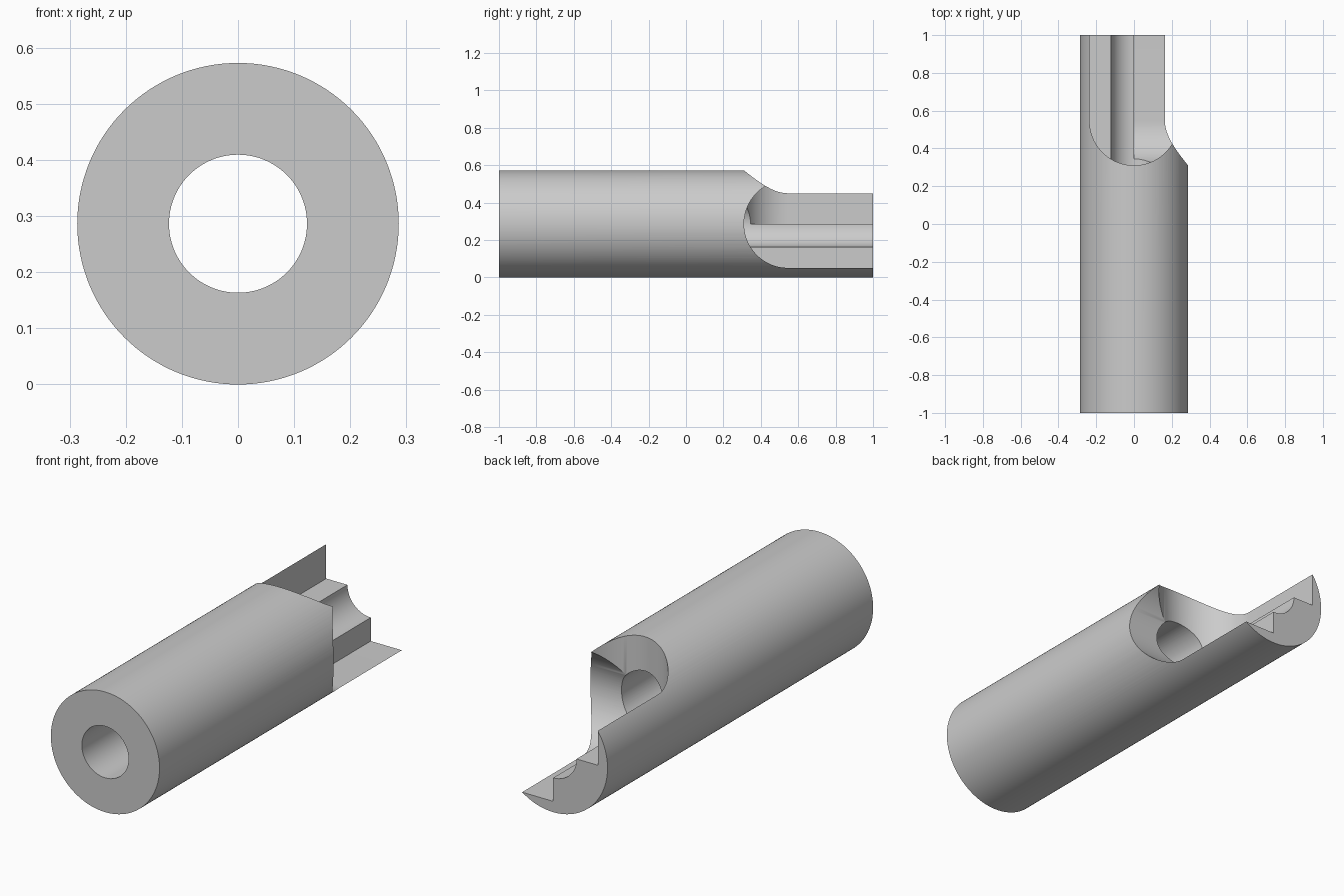
import bpy, bmesh, math
from mathutils import Vector

cube = bpy.data.objects.get("Cube")
if cube:
    bpy.data.objects.remove(cube, do_unlink=True)

OUTER, BORE, SLOT = 0.2865, 0.123, 0.235
SLOT_Y = 0.545      # centre of the rounded slot ends
SEGS = 128

grey = bpy.data.materials.new("plain grey")
grey.use_nodes = True
grey.diffuse_color = (0.6, 0.6, 0.6, 1)
grey.node_tree.nodes["Principled BSDF"].inputs["Base Color"].default_value = (0.6, 0.6, 0.6, 1)


def make_object(name, bm):
    bmesh.ops.recalc_face_normals(bm, faces=bm.faces)
    mesh = bpy.data.meshes.new(name)
    bm.to_mesh(mesh)
    bm.free()
    mesh.materials.append(grey)
    obj = bpy.data.objects.new(name, mesh)
    bpy.context.collection.objects.link(obj)
    return obj


def make_tube(name):
    bm = bmesh.new()
    rings = []
    for r, y in ((OUTER, -1), (OUTER, 1), (BORE, 1), (BORE, -1)):
        rings.append([bm.verts.new((r * math.cos(a), y, OUTER + r * math.sin(a)))
                      for a in (2 * math.pi * i / SEGS for i in range(SEGS))])
    for k in range(4):
        a, b = rings[k], rings[(k + 1) % 4]
        for i in range(SEGS):
            j = (i + 1) % SEGS
            bm.faces.new((a[i], a[j], b[j], b[i]))
    return make_object(name, bm)


def make_slot_cutter(name, place):
    """Round-ended prism; place maps (across, along y, depth) to a position."""
    outline = [(SLOT, 1.2), (-SLOT, 1.2)]
    for i in range(65):
        a = math.pi + math.pi * i / 64
        outline.append((SLOT * math.cos(a), SLOT_Y + SLOT * math.sin(a)))
    bm = bmesh.new()
    face = bm.faces.new([bm.verts.new(place(u, y, 0)) for u, y in outline])
    top = bmesh.ops.extrude_face_region(bm, geom=[face])["geom"]
    bmesh.ops.translate(bm, verts=[v for v in top if isinstance(v, bmesh.types.BMVert)],
                        vec=Vector(place(0, 0, 0.5)) - Vector(place(0, 0, 0)))
    cutter = make_object(name, bm)
    cutter.hide_render = True
    return cutter


# Bored round bar
tube = make_tube("slotted_tube")

# Two slots milled from above and from the left side
cutters = [
    make_slot_cutter("top_slot_cutter", lambda u, y, d: (u, y, OUTER + d)),
    make_slot_cutter("side_slot_cutter", lambda u, y, d: (d, y, OUTER + u)),
]
bpy.ops.object.select_all(action='DESELECT')
bpy.context.view_layer.objects.active = tube
tube.select_set(True)
for cutter in cutters:
    mod = tube.modifiers.new(cutter.name, 'BOOLEAN')
    mod.operation = 'DIFFERENCE'
    mod.solver = 'EXACT'
    mod.object = cutter
    bpy.ops.object.modifier_apply(modifier=mod.name)
for cutter in cutters:
    bpy.data.objects.remove(cutter, do_unlink=True)

bpy.ops.object.shade_smooth_by_angle(angle=math.radians(30))
